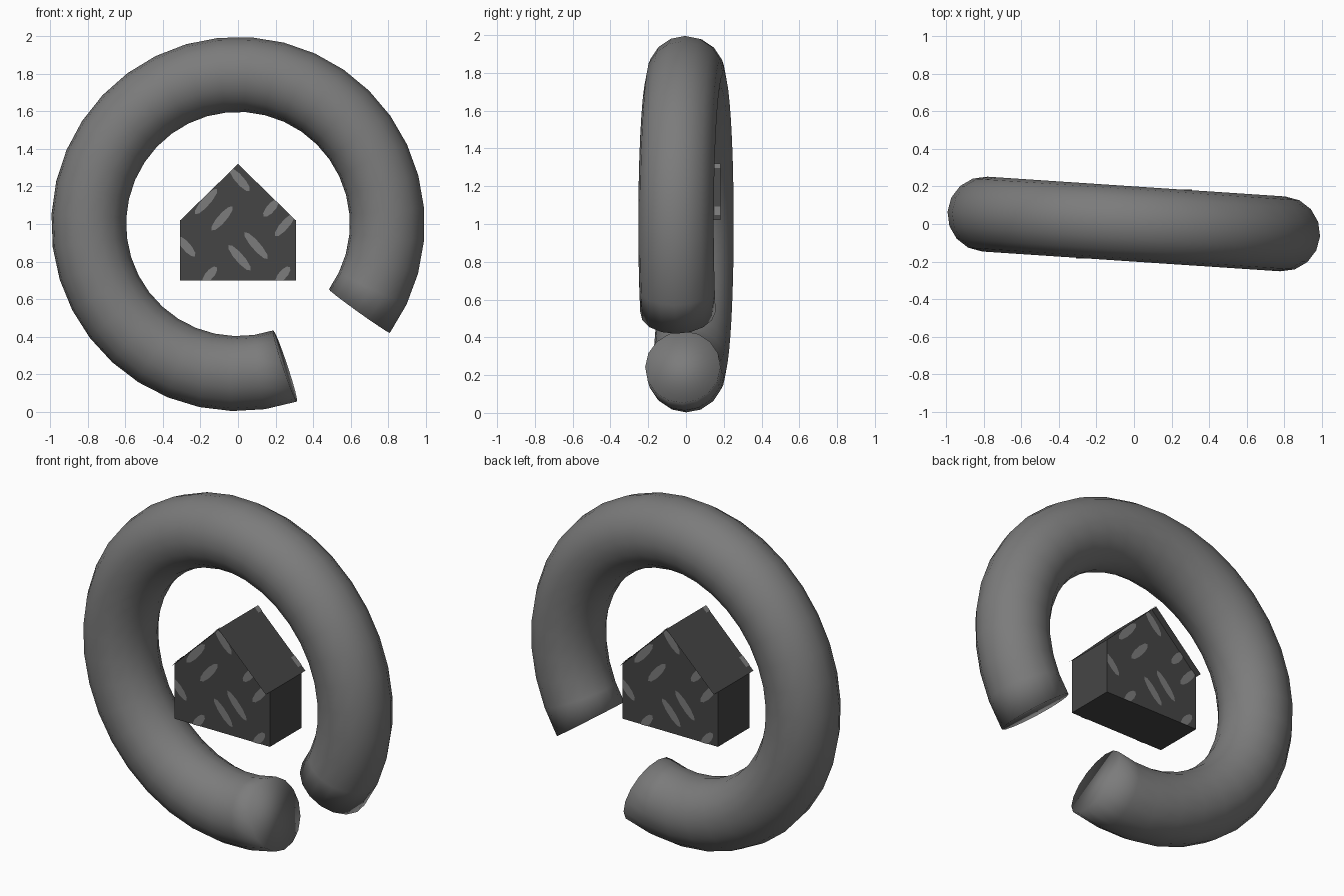
import bpy, bmesh, math
from mathutils import Vector, Matrix

if "Cube" in bpy.data.objects:
    bpy.data.objects.remove(bpy.data.objects["Cube"])


def material(name, v):
    m = bpy.data.materials.new(name)
    m.diffuse_color = (v, v, v, 1)
    m.use_nodes = True
    m.node_tree.nodes["Principled BSDF"].inputs["Base Color"].default_value = m.diffuse_color
    return m


GREY = material("mid grey", 0.2)
DARK = material("dark grey", 0.06)


def add_object(name, bm, mat):
    me = bpy.data.meshes.new(name)
    bm.to_mesh(me)
    bm.free()
    me.materials.append(mat)
    ob = bpy.data.objects.new(name, me)
    bpy.context.collection.objects.link(ob)
    return ob


# Open ring: a round section swept along an arc, turned slightly about z
MAJOR, MINOR, SEGS, SIDES = 0.798, 0.2, 32, 16
START, END = math.radians(-35.6), math.radians(288.4)
bm = bmesh.new()
rings = []
for i in range(SEGS + 1):
    a = START + (END - START) * i / SEGS
    ring = []
    for j in range(SIDES):
        t = 2 * math.pi * j / SIDES
        r = MAJOR + MINOR * math.cos(t)
        ring.append(bm.verts.new((r * math.cos(a), MINOR * math.sin(t), 1 + r * math.sin(a))))
    rings.append(ring)
for p, q in zip(rings, rings[1:]):
    for j in range(SIDES):
        k = (j + 1) % SIDES
        bm.faces.new((p[j], p[k], q[k], q[j]))
bm.faces.new(rings[0])
bm.faces.new(rings[-1])
bmesh.ops.recalc_face_normals(bm, faces=bm.faces)
for f in bm.faces:
    f.smooth = True
bm.transform(Matrix.Rotation(math.radians(-3.8), 4, 'Z'))
add_object("open_ring", bm, GREY)

# House walls: gabled prism, left open under the roof
W, BASE, EAVE, RIDGE = 0.308, 0.70, 1.02, 1.32
WALL_Y, ROOF_Y = 0.145, 0.183
outline = [(-W, BASE), (W, BASE), (W, EAVE), (0, RIDGE), (-W, EAVE)]
bm = bmesh.new()
front = [bm.verts.new((x, -WALL_Y, z)) for x, z in outline]
back = [bm.verts.new((x, WALL_Y, z)) for x, z in outline]
bm.faces.new(front)
bm.faces.new(back[::-1])
for i in (0, 1, 4):
    k = (i + 1) % 5
    bm.faces.new((front[i], back[i], back[k], front[k]))
bmesh.ops.recalc_face_normals(bm, faces=bm.faces)
add_object("house_walls", bm, DARK)

# Thin roof sheet overhanging both gables
bm = bmesh.new()
rows = [[bm.verts.new((x, y, z)) for x, z in outline[2:]] for y in (-ROOF_Y, ROOF_Y)]
for i in (0, 1):
    bm.faces.new((rows[0][i], rows[1][i], rows[1][i + 1], rows[0][i + 1]))
add_object("roof", bm, DARK)

# Light flecks on the gables: centre x, centre z, half length, lean direction
flecks = [(0.01, 1.235, 0.08, -1), (-0.17, 1.12, 0.09, 1), (-0.085, 1.03, 0.085, 1),
          (0.176, 1.085, 0.06, 1), (0.25, 0.995, 0.08, 1), (-0.275, 0.88, 0.07, -1),
          (0.008, 0.82, 0.09, -1), (0.096, 0.885, 0.095, -1), (-0.15, 0.73, 0.055, 1),
          (0.24, 0.73, 0.055, 1)]


def gable_flecks(name, turn):
    bm = bmesh.new()
    for x, z, length, lean in flecks:
        a = math.radians(49) * lean
        pts = []
        for k in range(10):
            t = 2 * math.pi * k / 10
            u, v = length * math.cos(t), 0.023 * math.sin(t)
            pts.append(bm.verts.new((x + u * math.cos(a) - v * math.sin(a), -WALL_Y - 0.003,
                                     z + u * math.sin(a) + v * math.cos(a))))
        bm.faces.new(pts)
    # trim to the gable outline
    for i, (x, z) in enumerate(outline):
        x2, z2 = outline[(i + 1) % 5]
        bmesh.ops.bisect_plane(bm, geom=bm.verts[:] + bm.edges[:] + bm.faces[:],
                               plane_co=(x, 0, z), plane_no=Vector((z2 - z, 0, x - x2)),
                               clear_outer=True)
    # small marks at the far end of the right-hand roof slope
    for z0, z1 in ((1.045, 1.09), (1.295, 1.318)):
        slope = W / (RIDGE - EAVE)
        quad = [((RIDGE - z) * slope + 0.002, y, z + 0.002)
                for z, y in ((z0, 0.15), (z0, ROOF_Y), (z1, ROOF_Y), (z1, 0.15))]
        bm.faces.new([bm.verts.new(p) for p in quad])
    bm.transform(Matrix.Rotation(turn, 4, 'Z'))
    add_object(name, bm, GREY)


gable_flecks("front_flecks", 0)
gable_flecks("back_flecks", math.pi)
